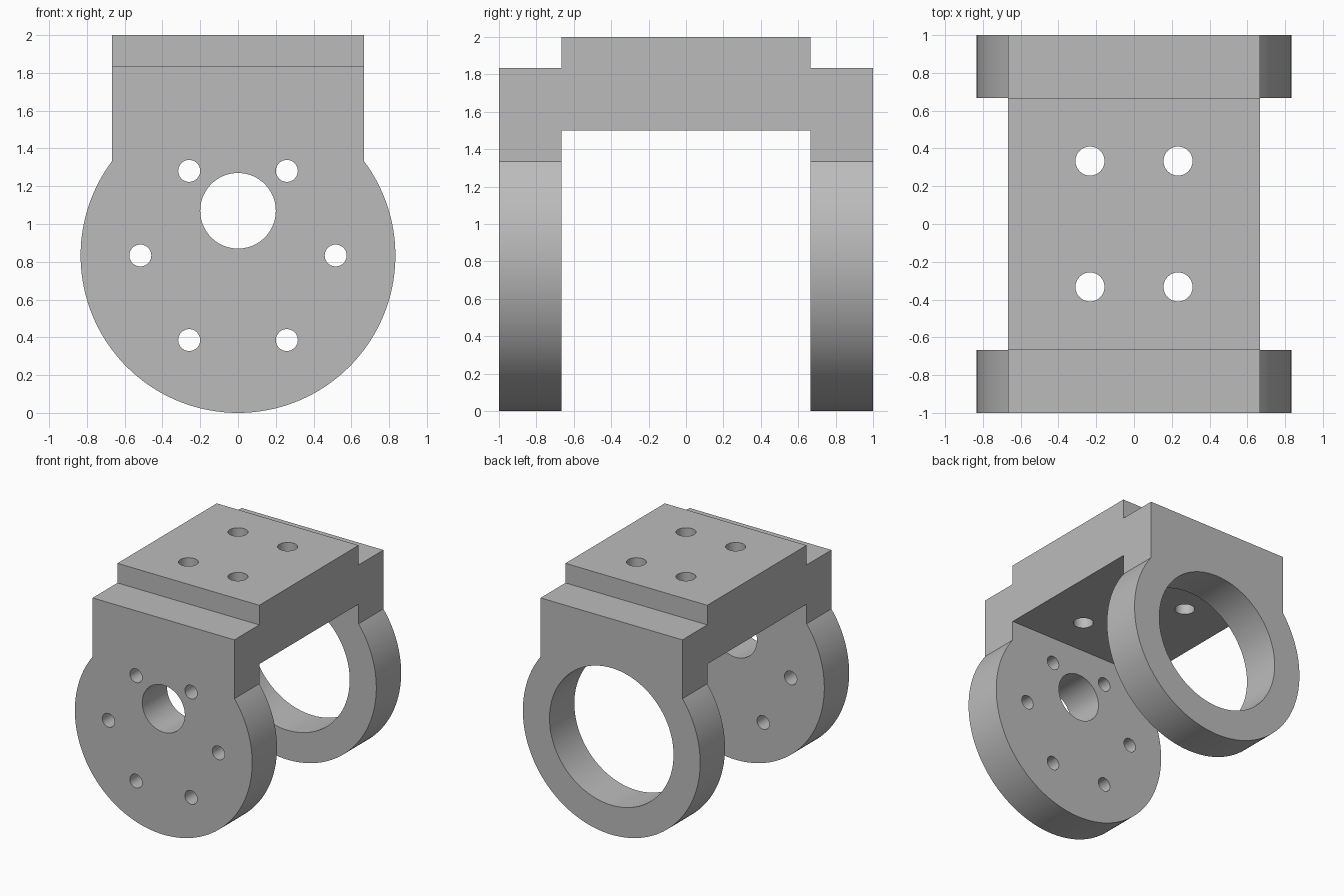
import bpy, bmesh
from math import sin, cos, pi, radians, asin, sqrt
from mathutils import Matrix, Vector

cube = bpy.data.objects.get("Cube")
if cube:
    bpy.data.objects.remove(cube, do_unlink=True)

HALF_W = 2 / 3       # half width of the top, and inner half gap of the legs
R = 5 / 6            # radius of the round legs, also their centre height

metal = bpy.data.materials.new("grey metal")
GREY = (0.5, 0.5, 0.5, 1)
metal.use_nodes = True
metal.diffuse_color = GREY
metal.node_tree.nodes["Principled BSDF"].inputs["Base Color"].default_value = GREY


def finish(bm, name):
    bmesh.ops.recalc_face_normals(bm, faces=bm.faces)
    mesh = bpy.data.meshes.new(name)
    bm.to_mesh(mesh)
    bm.free()
    mesh.materials.append(metal)
    obj = bpy.data.objects.new(name, mesh)
    bpy.context.collection.objects.link(obj)
    return obj


def prism(name, points, offset):
    """Extrude a closed outline by an offset, centred on the outline plane."""
    bm = bmesh.new()
    offset = Vector(offset)
    face = bm.faces.new([bm.verts.new(Vector(p) - offset / 2) for p in points])
    ext = bmesh.ops.extrude_face_region(bm, geom=[face])
    verts = [v for v in ext["geom"] if isinstance(v, bmesh.types.BMVert)]
    bmesh.ops.translate(bm, verts=verts, vec=offset)
    return finish(bm, name)


def drill(bm, radius, centre, depth, along_y):
    turn = Matrix.Rotation(pi / 2, 4, "X") if along_y else Matrix()
    bmesh.ops.create_cone(bm, cap_ends=True, segments=96 if radius > 0.1 else 48,
                          radius1=radius, radius2=radius, depth=depth,
                          matrix=Matrix.Translation(centre) @ turn)


def cut(obj, cutter, operation):
    cutter.hide_render = True
    mod = obj.modifiers.new(operation.lower(), "BOOLEAN")
    mod.operation, mod.solver, mod.object = operation, "EXACT", cutter
    bpy.context.view_layer.objects.active = obj
    bpy.ops.object.modifier_apply(modifier=mod.name)
    bpy.data.objects.remove(cutter, do_unlink=True)


# Front outline: round lower part running up into a straight-sided top
start = asin(sqrt(R * R - HALF_W * HALF_W) / R)
sweep = pi + 2 * start
STEPS = 120
arc = [start - sweep * i / STEPS for i in range(STEPS + 1)]
front = [(R * cos(a), 0, R + R * sin(a)) for a in arc]
front += [(-HALF_W, 0, 2.2), (HALF_W, 0, 2.2)]
bracket = prism("bracket", front, (0, 3, 0))

# Side outline: two legs joined by a raised bridge
half = [(1, -0.2), (1, 11 / 6), (HALF_W, 11 / 6), (HALF_W, 2)]
inner = [(HALF_W, 1.5), (HALF_W, -0.2)]
side = half + [(-y, z) for y, z in reversed(half)]
side += [(-y, z) for y, z in reversed(inner)] + inner
cut(bracket, prism("side_outline", [(0, y, z) for y, z in side], (3, 0, 0)), "INTERSECT")

# Holes: bolt ring and shaft hole in front, bearing hole behind, four in the top
bm = bmesh.new()
for k in range(6):
    a = radians(60 * k)
    drill(bm, 0.058, (0.517 * cos(a), -0.8, R + 0.517 * sin(a)), 0.8, True)
drill(bm, 0.2, (0, -0.8, 1.07), 0.8, True)
drill(bm, 0.583, (0, 0.8, R), 0.8, True)
for x in (-0.233, 0.233):
    for y in (-1 / 3, 1 / 3):
        drill(bm, 0.077, (x, y, 1.78), 0.65, False)
cut(bracket, finish(bm, "hole_cutters"), "DIFFERENCE")

# Smooth the round walls, keep the edges sharp
bpy.ops.object.select_all(action="DESELECT")
bracket.select_set(True)
bpy.context.view_layer.objects.active = bracket
bpy.ops.object.shade_smooth_by_angle(angle=radians(25))
